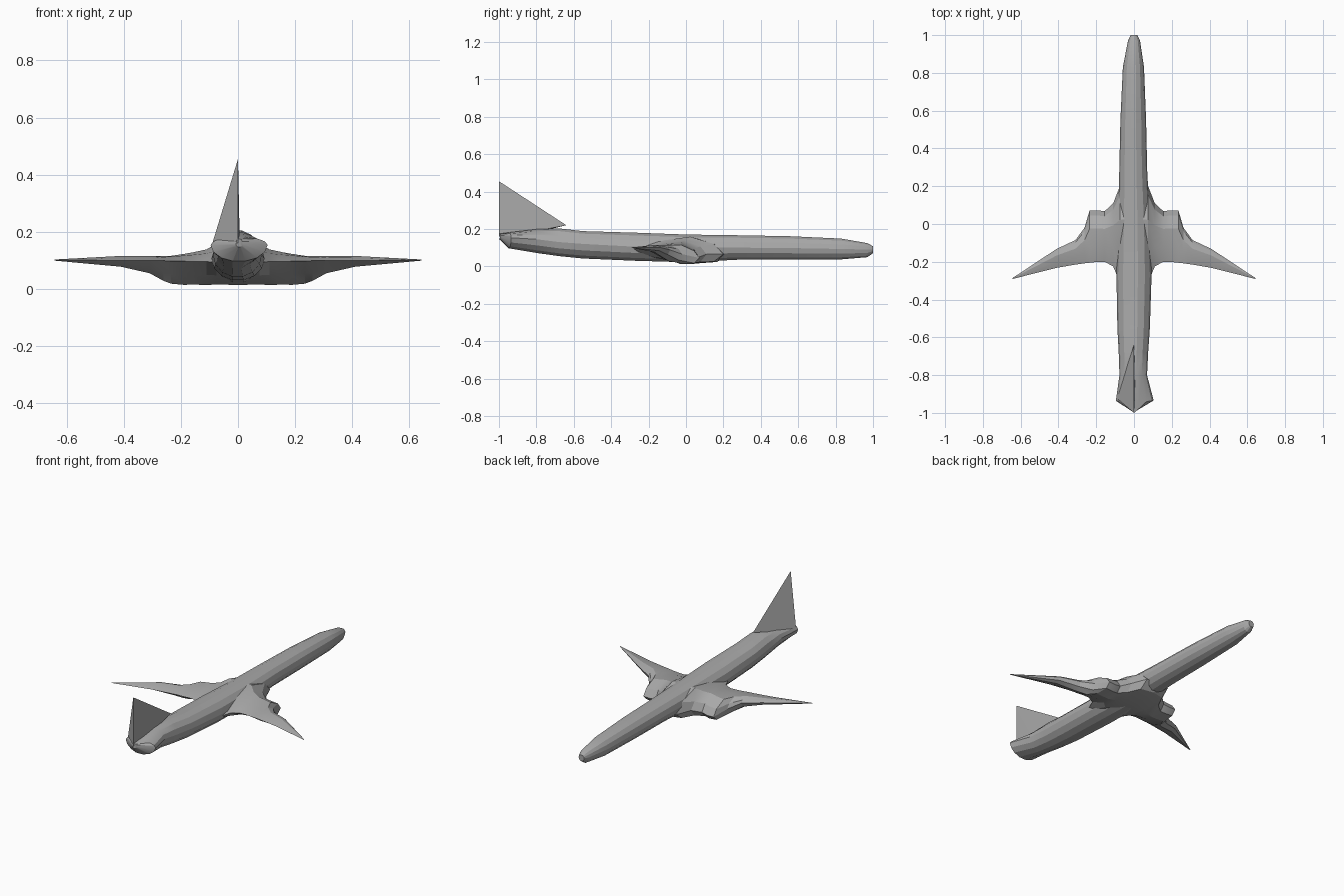
import bpy, bmesh, math

cube = bpy.data.objects.get("Cube")
if cube:
    bpy.data.objects.remove(cube)

grey = bpy.data.materials.new("plain grey")
grey.use_nodes = True
grey.diffuse_color = (0.4, 0.4, 0.4, 1)
grey.node_tree.nodes["Principled BSDF"].inputs["Base Color"].default_value = grey.diffuse_color


def finish(name, bm, angle):
    bmesh.ops.recalc_face_normals(bm, faces=bm.faces)
    mesh = bpy.data.meshes.new(name)
    bm.to_mesh(mesh)
    bm.free()
    mesh.materials.append(grey)
    obj = bpy.data.objects.new(name, mesh)
    bpy.context.collection.objects.link(obj)
    bpy.ops.object.select_all(action="DESELECT")
    obj.select_set(True)
    bpy.context.view_layer.objects.active = obj
    bpy.ops.object.shade_smooth_by_angle(angle=math.radians(angle))
    return obj


def loft(name, rings, angle=20):
    """Skin a row of closed rings and cap both ends."""
    bm = bmesh.new()
    loops = [[bm.verts.new(p) for p in ring] for ring in rings]
    n = len(loops[0])
    for a, b in zip(loops, loops[1:]):
        for i in range(n):
            j = (i + 1) % n
            bm.faces.new((a[i], a[j], b[j], b[i]))
    bm.faces.new(loops[0])
    bm.faces.new(loops[-1])
    return finish(name, bm, angle)


def body_ring(y, cx, half, low, mid, top, sides=14):
    ring = []
    for i in range(sides):
        t = 2 * math.pi * i / sides
        s = math.sin(t)
        ring.append((cx + half * math.cos(t), y, mid + s * (top - mid if s > 0 else mid - low)))
    return ring


# Fuselage: y, centre x, half width, bottom, widest height, top
stations = [
    (1.0, 0, 0.018, 0.07, 0.09, 0.108),
    (0.97, 0, 0.032, 0.048, 0.09, 0.125),
    (0.83, -0.003, 0.056, 0.036, 0.093, 0.15),
    (0.55, -0.004, 0.068, 0.034, 0.098, 0.163),
    (0.28, -0.004, 0.074, 0.034, 0.1, 0.168),
    (0.0, 0, 0.085, 0.02, 0.1, 0.172),
    (-0.27, 0, 0.093, 0.028, 0.105, 0.182),
    (-0.55, -0.002, 0.086, 0.04, 0.12, 0.19),
    (-0.68, -0.003, 0.078, 0.053, 0.13, 0.205),
    (-0.8, -0.004, 0.073, 0.07, 0.145, 0.2),
]
rings = [body_ring(*s) for s in stations]

# Flared tail end, swept back to a point on the centre line
for half, low, mid, top, y_side, y_mid in [(0.1, 0.095, 0.153, 0.182, -0.935, -0.95),
                                           (0.012, 0.145, 0.158, 0.175, -0.99, -1.0)]:
    ring = body_ring(0, 0.004, half, low, mid, top)
    rings.append([(x, y_mid + (y_side - y_mid) * abs(x) / half, z) for x, _, z in ring])
loft("fuselage", rings)


def wing_ring(x, front, rear, z_front, z_rear, up, down):
    """Aerofoil-like section, thickest ahead of the middle."""
    shape = [(0, 0), (0.1, 0.62), (0.35, 1), (0.7, 0.6),
             (1, 0), (0.7, -0.6), (0.38, -1), (0.1, -0.7)]
    ring = []
    for t, h in shape:
        z = z_front + (z_rear - z_front) * t + h * (up if h > 0 else down)
        ring.append((x, front + (rear - front) * t, z))
    return ring


# Wing half: x, front y, rear y, front z, rear z, thickness above and below
half_wing = [
    (0.0, 0.22, -0.32, 0.06, 0.08, 0.09, 0.055),
    (0.075, 0.2, -0.31, 0.065, 0.09, 0.085, 0.06),
    (0.11, 0.11, -0.225, 0.065, 0.095, 0.062, 0.064),
    (0.155, 0.068, -0.2, 0.05, 0.095, 0.062, 0.053),
    (0.19, 0.072, -0.2, 0.043, 0.096, 0.06, 0.05),
    (0.235, 0.072, -0.205, 0.045, 0.096, 0.052, 0.047),
    (0.262, -0.02, -0.208, 0.065, 0.098, 0.038, 0.05),
    (0.31, -0.085, -0.215, 0.088, 0.098, 0.023, 0.038),
    (0.41, -0.132, -0.232, 0.1, 0.099, 0.015, 0.023),
    (0.643, -0.286, -0.291, 0.1, 0.1, 0.002, 0.002),
]
port = [wing_ring(*s) for s in half_wing]
starboard = [[(-x, y, z) for x, y, z in ring] for ring in port[:0:-1]]
loft("wings", starboard + port)

# Tail fin: upright on one side, spreading out to the tailplane tip on the other
bm = bmesh.new()
top, nose, rear, side, inner = [bm.verts.new(p) for p in (
    (0, -1, 0.455), (0, -0.64, 0.22), (0, -1, 0.16), (-0.092, -0.922, 0.152), (0.006, -0.9, 0.17))]
for face in ((top, nose, side), (top, side, rear), (top, rear, inner),
             (top, inner, nose), (nose, inner, side), (side, inner, rear)):
    bm.faces.new(face)
finish("tail_fin", bm, 10)
